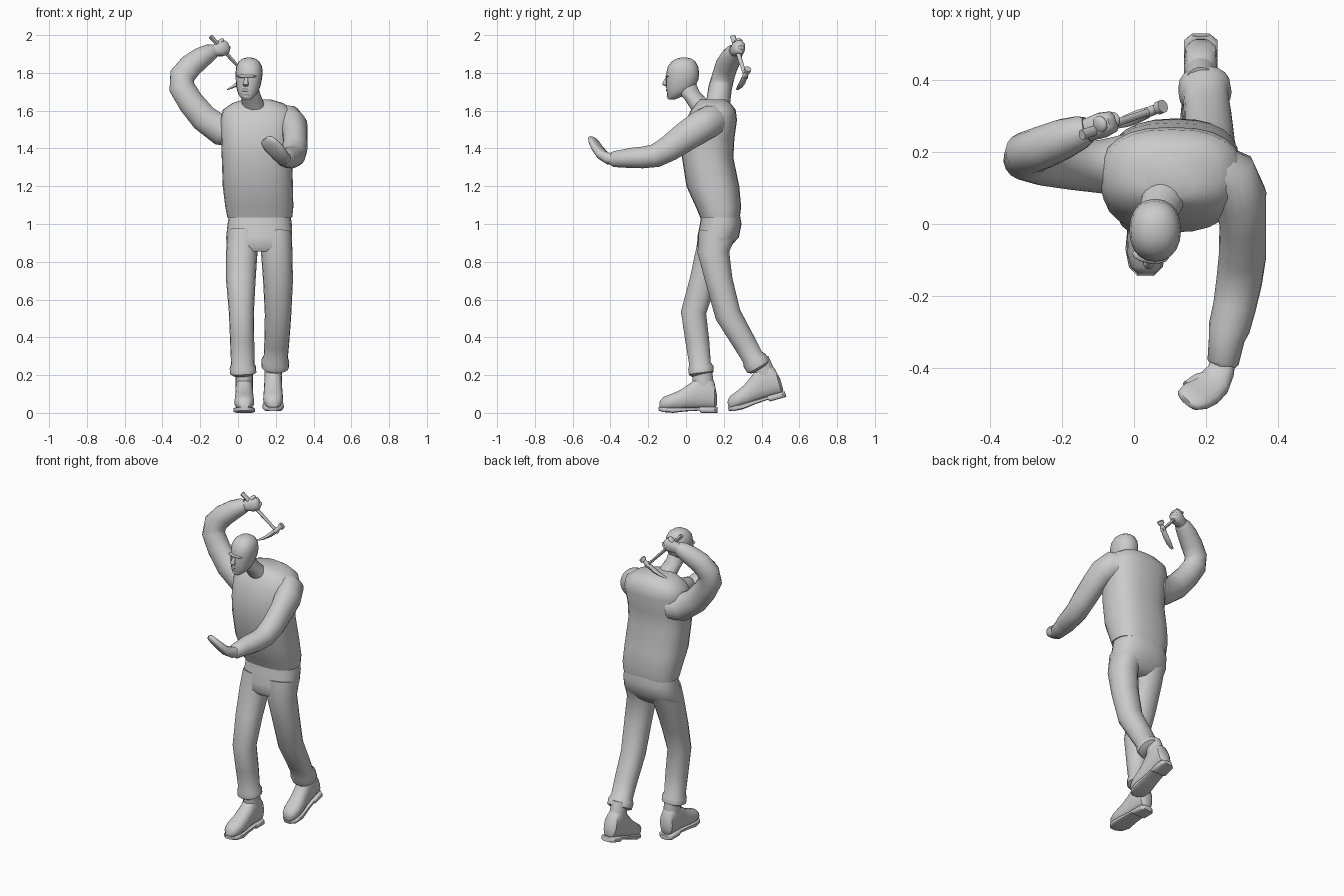
import bpy, bmesh, math
from mathutils import Vector, Matrix


def tube(name, rings, ref=(1, 0, 0), normal=None, n=2.0, sides=18):
    """Loft through rings (x, y, z, radius along ref, other radius)."""
    bm = bmesh.new()
    pts = [Vector(r[:3]) for r in rings]
    loops = []
    for i, r in enumerate(rings):
        t = Vector(normal) if normal else pts[min(i + 1, len(pts) - 1)] - pts[max(i - 1, 0)]
        t.normalize()
        u = Vector(ref)
        u = (u - t * u.dot(t)).normalized()
        v = t.cross(u)
        loop = []
        for k in range(sides):
            a = 2 * math.pi * k / sides
            c, s = math.cos(a), math.sin(a)
            cu = math.copysign(abs(c) ** (2 / n), c) * r[3]
            cv = math.copysign(abs(s) ** (2 / n), s) * r[4]
            loop.append(bm.verts.new(pts[i] + u * cu + v * cv))
        loops.append(loop)
    for a, b in zip(loops, loops[1:]):
        for k in range(sides):
            j = (k + 1) % sides
            bm.faces.new((a[k], a[j], b[j], b[k]))
    bm.faces.new(loops[0])
    bm.faces.new(loops[-1])
    bmesh.ops.recalc_face_normals(bm, faces=bm.faces[:])
    me = bpy.data.meshes.new(name)
    bm.to_mesh(me)
    bm.free()
    ob = bpy.data.objects.new(name, me)
    bpy.context.collection.objects.link(ob)
    return ob


def blob(name, loc, size, rot=(0, 0, 0)):
    bpy.ops.mesh.primitive_uv_sphere_add(segments=12, ring_count=8, location=loc, rotation=rot)
    ob = bpy.context.object
    ob.name = name
    ob.scale = size
    return ob


Z = (0, 0, 1)

# Shirt body with sloping shoulders
tube("shirt", [
    (.115, .180, 1.035, .172, .105), (.113, .172, 1.09, .180, .120),
    (.105, .142, 1.20, .186, .140), (.100, .115, 1.35, .186, .136),
    (.100, .116, 1.45, .190, .140), (.105, .135, 1.55, .200, .135),
    (.105, .145, 1.605, .185, .118), (.105, .145, 1.64, .135, .090),
    (.100, .140, 1.66, .070, .065)], normal=Z, n=2.5, sides=24)

# Neck and head
tube("neck", [(.09, .10, 1.60, .065, .07), (.075, .055, 1.655, .056, .06),
              (.062, .015, 1.70, .052, .058), (.06, .0, 1.75, .045, .05)], normal=Z)
tube("head", [
    (.048, -.075, 1.660, .020, .018), (.049, -.060, 1.675, .040, .038),
    (.052, -.040, 1.700, .055, .062), (.055, -.028, 1.730, .064, .078),
    (.057, -.020, 1.765, .069, .086), (.059, -.017, 1.800, .072, .087),
    (.059, -.016, 1.835, .068, .080), (.059, -.013, 1.860, .055, .063),
    (.058, -.011, 1.875, .035, .040), (.058, -.010, 1.881, .012, .015)], normal=Z, n=2.2, sides=20)
tube("nose", [(.045, -.100, 1.775, .009, .009), (.042, -.109, 1.752, .012, .014),
              (.041, -.109, 1.738, .016, .017), (.042, -.100, 1.729, .010, .008)], normal=Z, sides=10)
blob("brow", (.046, -.088, 1.782), (.052, .022, .011), (0, 0, -.12))
blob("mouth", (.044, -.088, 1.709), (.026, .018, .012))
blob("chin", (.046, -.082, 1.676), (.024, .020, .016))

# Trousers: hips, forward leg, trailing leg
tube("trouser_hips", [
    (.115, .182, 1.07, .160, .100), (.115, .184, 1.00, .170, .110),
    (.112, .170, .93, .175, .110), (.112, .148, .88, .172, .088),
    (.112, .140, .855, .15, .065)], normal=Z, n=2.4, sides=24)
tube("forward_leg", [
    (.030, .165, .95, .085, .10), (.020, .135, .85, .083, .085),
    (.015, .090, .70, .078, .072), (.018, .040, .53, .066, .068),
    (.022, .060, .38, .064, .064), (.025, .074, .26, .062, .058),
    (.026, .078, .240, .070, .068), (.027, .081, .210, .070, .067),
    (.028, .083, .200, .050, .05)], n=2.2)
tube("trailing_leg", [
    (.200, .165, .95, .085, .10), (.205, .145, .85, .083, .085),
    (.212, .175, .70, .079, .073), (.212, .222, .52, .070, .070),
    (.205, .310, .37, .066, .062), (.200, .352, .295, .064, .058),
    (.198, .365, .275, .074, .069), (.196, .382, .245, .073, .067),
    (.195, .388, .235, .050, .05)], n=2.2)


# Boots: (y, bottom, top, half width) sections from heel to toe
def boot(name, x, toe_y, tilt):
    upper = [(.163, .04, .10, .025), (.150, .02, .165, .043), (.12, .02, .20, .047),
             (.06, .02, .195, .047), (.025, .02, .160, .048), (-.03, .015, .122, .051),
             (-.08, .015, .100, .053), (-.12, .015, .085, .042), (-.14, .02, .06, .022)]
    sole = [(.168, 0, .03, .026), (.15, 0, .032, .047), (.08, 0, .032, .047), (.07, .012, .03, .045),
            (.0, .008, .03, .050), (-.07, 0, .03, .057), (-.12, .004, .03, .047), (-.145, .012, .032, .022)]
    place = Matrix.Translation((x, toe_y, 0)) @ Matrix.Rotation(tilt, 4, 'X') @ Matrix.Translation((0, .14, 0))
    for part, secs, n in (("upper", upper, 2.3), ("sole", sole, 5)):
        ob = tube(name + "_" + part, [(0, y, (a + b) / 2, w, (b - a) / 2) for y, a, b, w in secs],
                  normal=(0, 1, 0), n=n)
        ob.matrix_world = place
    ob = tube(name + "_shaft", [(0, .095, .10, .045, .055), (0, .09, .17, .046, .056),
                                (0, .085, .235, .046, .052)], normal=Z)
    ob.matrix_world = place


boot("forward_boot", .033, -.14, 0)
boot("trailing_boot", .186, .235, math.radians(16))

# Outstretched arm with open hand
tube("outstretched_sleeve", [
    (.215, .155, 1.55, .075, .085), (.270, .130, 1.545, .080, .085), (.295, .075, 1.515, .075, .085),
    (.303, .000, 1.465, .065, .080), (.302, -.09, 1.400, .066, .070),
    (.293, -.16, 1.362, .064, .063), (.280, -.23, 1.352, .060, .058),
    (.265, -.29, 1.350, .058, .054), (.258, -.32, 1.347, .050, .050),
    (.248, -.385, 1.343, .044, .042), (.244, -.40, 1.343, .030, .030)])
tube("open_hand", [
    (.250, -.37, 1.343, .034, .030), (.242, -.41, 1.346, .038, .031),
    (.222, -.443, 1.365, .047, .027), (.197, -.465, 1.395, .052, .023),
    (.172, -.480, 1.422, .050, .020), (.150, -.490, 1.445, .040, .016),
    (.143, -.493, 1.452, .022, .009)], ref=(.85, -.5, .2), n=2.5)
tube("open_thumb", [(.212, -.425, 1.365, .018, .018), (.175, -.435, 1.378, .018, .016),
                    (.145, -.450, 1.402, .013, .012)], ref=(0, 1, 0), sides=10)

# Raised arm with fist
tube("raised_sleeve", [
    (-.020, .165, 1.49, .085, .085), (-.090, .160, 1.495, .075, .080),
    (-.180, .160, 1.560, .064, .074), (-.250, .170, 1.645, .064, .070),
    (-.298, .182, 1.725, .062, .069), (-.295, .198, 1.785, .060, .068),
    (-.250, .215, 1.838, .060, .064), (-.195, .238, 1.880, .056, .057),
    (-.150, .255, 1.907, .047, .047), (-.128, .263, 1.915, .037, .038)], ref=(0, 1, 0))
tube("raised_wrist", [(-.16, .253, 1.90, .03, .03), (-.12, .265, 1.918, .033, .032),
                      (-.09, .275, 1.928, .036, .042), (-.060, .285, 1.938, .030, .036),
                      (-.050, .288, 1.941, .016, .02)], ref=(0, 1, 0), n=2.4)
end, top = Vector((-.145, .248, 1.993)), Vector((.058, .318, 1.772))
d = (top - end).normalized()
for i in range(4):
    p = end + d * (.058 + .018 * i) + Vector((.012, .016, .012))
    blob("finger_%d" % (i + 1), p, (.025, .024, .013), (0, math.radians(136), math.radians(18)))

# Hammer: handle, striking head and claw
side = Vector((0, 1, 0))
tube("hammer_handle", [(*(end + d * t), r, r * .8) for t, r in
                       ((0, .015), (.06, .014), (.14, .012), (.24, .010), (.308, .011))], ref=side, sides=8)
c = end + d * .29
h = d.cross(side).normalized()
if h.z < 0:
    h = -h
h = (h + Vector((0, .3, 0)) - d * d.y * .3).normalized()
tube("hammer_head", [(*(c + h * t), r, r) for t, r in
                     ((-.025, .014), (.012, .015), (.018, .012), (.03, .012), (.033, .019), (.052, .019))],
     ref=d, normal=h, sides=10)
tube("hammer_claw", [(*(c + h * t - d * b), r, w) for t, b, r, w in
                     ((-.01, 0, .015, .015), (-.05, .002, .013, .018),
                      (-.09, .010, .008, .017), (-.13, .024, .003, .009))], ref=d, sides=8)

# Smooth shading with sharp creases
bpy.ops.object.select_all(action='SELECT')
bpy.context.view_layer.objects.active = bpy.data.objects["shirt"]
bpy.ops.object.shade_smooth_by_angle(angle=math.radians(45))
